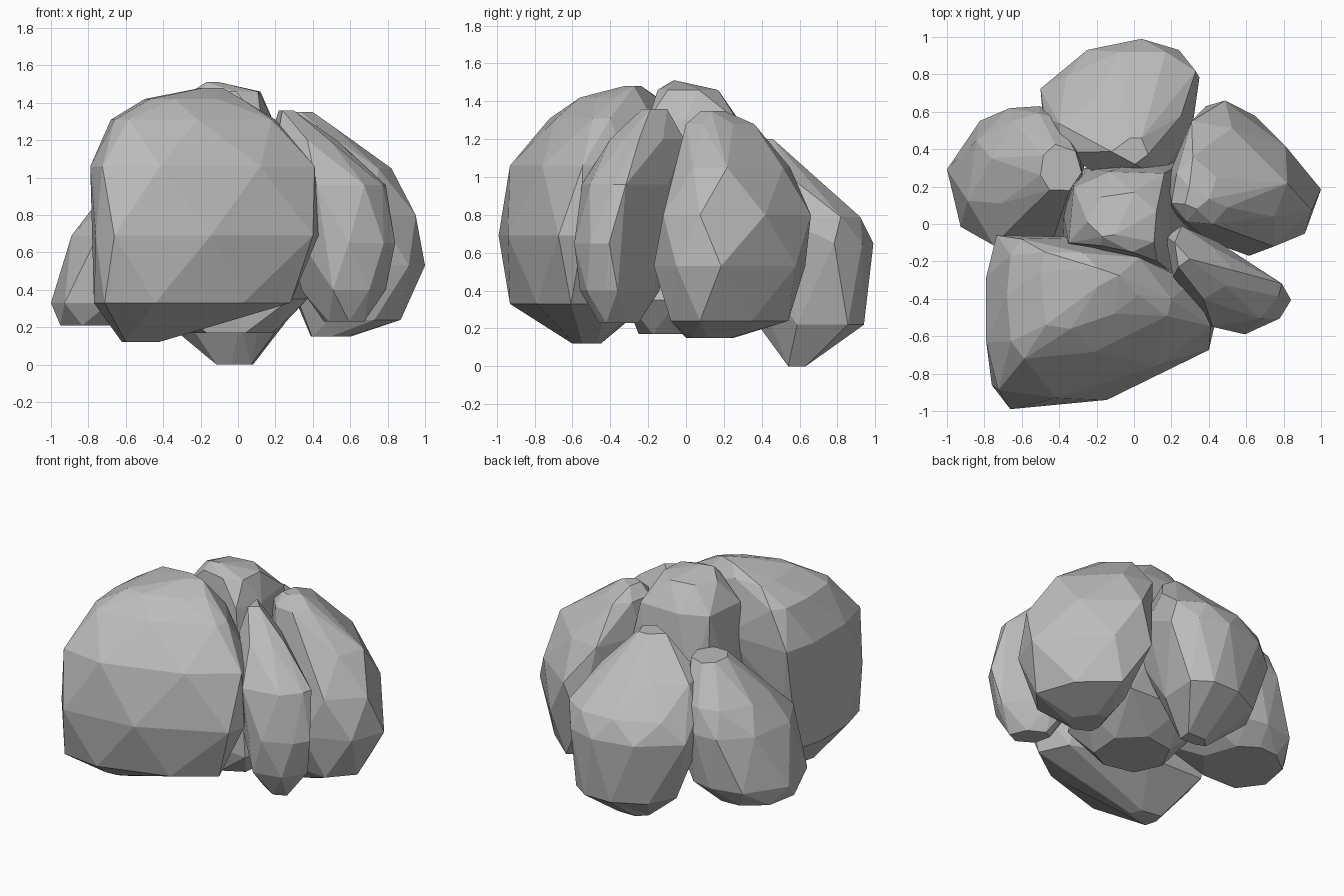
import bpy
import bmesh
from mathutils import Vector

default_cube = bpy.data.objects.get("Cube")
if default_cube:
    bpy.data.objects.remove(default_cube, do_unlink=True)

# One flat stone colour
stone = bpy.data.materials.new("stone_grey")
stone.use_nodes = True
stone.diffuse_color = (0.5, 0.5, 0.5, 1)
stone.node_tree.nodes["Principled BSDF"].inputs["Base Color"].default_value = (0.5, 0.5, 0.5, 1)


def normalise(outline):
    """Scale a plan outline to the unit square."""
    xs, ys = zip(*outline)
    width, depth = max(xs) - min(xs), max(ys) - min(ys)
    return [((x - min(xs)) / width, (y - min(ys)) / depth) for x, y in outline]


def midpoints(outline):
    """Outline turned by half a step, so neighbouring rings stagger."""
    following = outline[1:] + outline[:1]
    return [((a[0] + b[0]) / 2, (a[1] + b[1]) / 2) for a, b in zip(outline, following)]


def boulder(name, outline, rings):
    """Faceted stone: a plan outline fitted to (z, x0, x1, y0, y1) at each ring."""
    plain = normalise(outline)
    staggered = normalise(midpoints(outline))
    widest = max(range(len(rings)), key=lambda i: rings[i][2] - rings[i][1])
    bm = bmesh.new()
    for i, (z, x0, x1, y0, y1) in enumerate(rings):
        shape = plain if (i - widest) % 2 == 0 else staggered
        for u, v in shape:
            bm.verts.new(Vector((x0 + u * (x1 - x0), y0 + v * (y1 - y0), z)))
    hull = bmesh.ops.convex_hull(bm, input=bm.verts)
    spare = {g for g in hull["geom_interior"] + hull["geom_unused"]
             if isinstance(g, bmesh.types.BMVert)}
    bmesh.ops.delete(bm, geom=list(spare), context='VERTS')
    # Merge slivers and nearly flat neighbours into broad facets
    bmesh.ops.remove_doubles(bm, verts=bm.verts, dist=0.06)
    bmesh.ops.dissolve_limit(bm, angle_limit=0.12, verts=bm.verts, edges=bm.edges)
    bmesh.ops.triangulate(bm, faces=[f for f in bm.faces if len(f.verts) > 4])
    bmesh.ops.recalc_face_normals(bm, faces=bm.faces)
    mesh = bpy.data.meshes.new(name)
    bm.to_mesh(mesh)
    bm.free()
    mesh.materials.append(stone)
    bpy.context.collection.objects.link(bpy.data.objects.new(name, mesh))


# Large front stone
boulder("front_boulder",
        [(-.68, -.08), (-.76, -.2), (-.79, -.5), (-.76, -.85), (-.66, -.98),
         (-.14, -.93), (.41, -.66), (.44, -.53), (.2, -.22)],
        [(.12, -.62, -.42, -.6, -.45), (.33, -.77, .28, -.93, -.2),
         (.69, -.79, .43, -.99, -.1), (1.06, -.79, .41, -.93, -.06),
         (1.31, -.68, .2, -.72, -.08), (1.42, -.5, .02, -.56, -.15),
         (1.48, -.2, -.08, -.33, -.22)])

# Back stone, reaching the ground
boulder("back_boulder",
        [(-.5, .72), (-.25, .93), (.04, .99), (.24, .93), (.35, .78),
         (.2, .27), (-.2, .27), (-.48, .48)],
        [(0, -.12, .11, .54, .64), (.22, -.38, .25, .38, .94),
         (.65, -.5, .35, .28, .99), (.79, -.48, .33, .25, .92),
         (.98, -.4, .25, .25, .71), (1.2, -.12, .08, .32, .46)])

# Two stones on the left
boulder("left_back_boulder",
        [(.36, .66), (.63, .61), (1, .21), (.91, -.03),
         (.6, -.15), (.22, .02), (.2, .25)],
        [(.15, .39, .6, 0, .25), (.24, .35, .87, -.08, .54),
         (.53, .23, 1, -.17, .63), (.8, .2, .95, -.12, .66),
         (1.05, .18, .82, -.05, .55), (1.28, .2, .5, 0, .36),
         (1.35, .27, .4, .08, .2)])
boulder("left_front_boulder",
        [(.29, 0), (.45, -.04), (.84, -.3), (.82, -.38), (.71, -.52),
         (.42, -.57), (.17, -.2)],
        [(.23, .46, .7, -.46, -.25), (.4, .34, .79, -.56, -.14),
         (.65, .28, .84, -.59, -.12), (.96, .2, .79, -.55, -.06),
         (1.2, .17, .53, -.4, -.01), (1.36, .2, .3, -.23, -.1)])

# Stone on the right
boulder("right_boulder",
        [(-.83, .58), (-.62, .63), (-.48, .6), (-.3, .4), (-.28, -.02),
         (-.7, -.13), (-.93, -.01), (-1, .31)],
        [(.21, -.95, -.42, 0, .5), (.33, -1, -.25, -.13, .6),
         (.69, -.89, -.26, -.12, .63), (.86, -.76, -.28, .02, .59),
         (1.09, -.5, -.28, .18, .43)])

# Core stone holding the cluster together
boulder("centre_boulder",
        [(-.35, .23), (-.15, .32), (.17, .31), (.2, 0), (.13, -.21),
         (-.15, -.17), (-.38, -.1)],
        [(.17, -.25, .2, -.25, .2), (.35, -.38, .37, -.32, .38),
         (.8, -.38, .28, -.24, .35), (1.3, -.35, .19, -.2, .28),
         (1.46, -.25, .12, -.15, .17), (1.51, -.17, -.1, -.08, -.02)])
